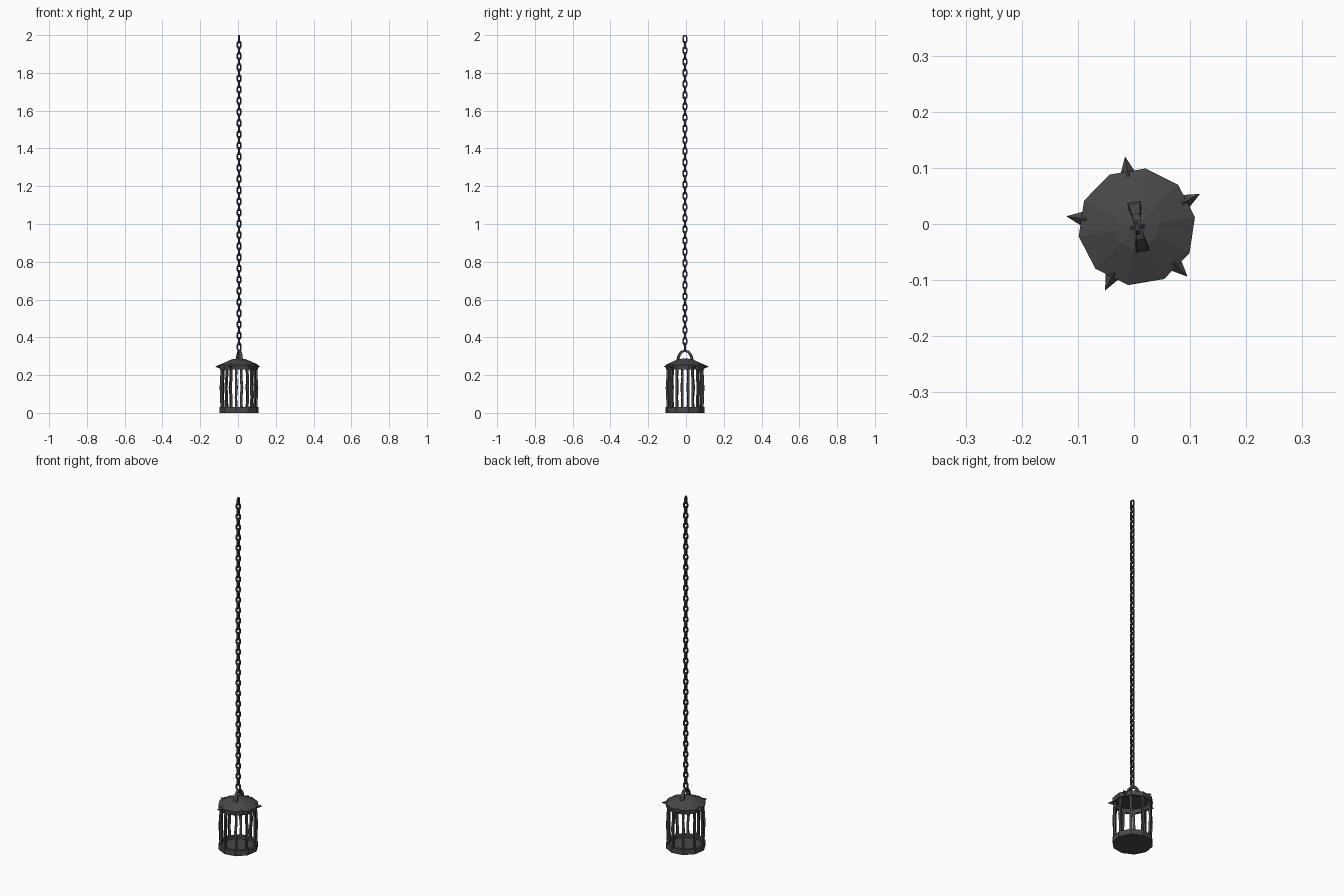
import bpy, bmesh, math
from mathutils import Vector, Matrix

if "Cube" in bpy.data.objects:
    bpy.data.objects.remove(bpy.data.objects["Cube"])

CX, CY, N = 0.005, -0.005, 10
A0 = math.radians(9.5)


def mat(name, c):
    m = bpy.data.materials.new(name)
    m.diffuse_color = (*c, 1)
    m.use_nodes = True
    m.node_tree.nodes["Principled BSDF"].inputs["Base Color"].default_value = m.diffuse_color
    return m


iron = mat("dark iron", (0.068, 0.062, 0.064))
chain_iron = mat("chain iron", (0.05, 0.047, 0.054))


def make(name, bm, m):
    bmesh.ops.recalc_face_normals(bm, faces=bm.faces)
    me = bpy.data.meshes.new(name)
    bm.to_mesh(me)
    bm.free()
    me.materials.append(m)
    ob = bpy.data.objects.new(name, me)
    bpy.context.collection.objects.link(ob)
    return ob


def lathe(name, profile):
    """Spin (radius, z) points into a ten-sided solid, capped at both ends."""
    bm = bmesh.new()
    rings = [[bm.verts.new((CX + r * math.cos(A0 + i * math.tau / N),
                            CY + r * math.sin(A0 + i * math.tau / N), z))
              for i in range(N)] for r, z in profile]
    for a, b in zip(rings, rings[1:]):
        for i in range(N):
            j = (i + 1) % N
            bm.faces.new((a[i], a[j], b[j], b[i]))
    bm.faces.new(rings[0])
    bm.faces.new(rings[-1])
    return make(name, bm, iron)


def sweep(bm, path, side, widths, depths, closed=False):
    """Sweep a rectangle along a path; side is the constant width direction."""
    n = len(path)
    rings = []
    for i, p in enumerate(path):
        if closed:
            t = path[(i + 1) % n] - path[i - 1]
        else:
            t = path[min(i + 1, n - 1)] - path[max(i - 1, 0)]
        d = t.cross(side).normalized() * depths[i] / 2
        s = side * widths[i] / 2
        rings.append([bm.verts.new(q) for q in (p + s + d, p - s + d, p - s - d, p + s - d)])
    for i in range(n if closed else n - 1):
        a, b = rings[i], rings[(i + 1) % n]
        for k in range(4):
            bm.faces.new((a[k], a[(k + 1) % 4], b[(k + 1) % 4], b[k]))
    if not closed:
        bm.faces.new(rings[0])
        bm.faces.new(rings[-1])


# Base tray with raised rim, and shallow conical roof with a hollow underside
lathe("base_tray", [(0.104, 0), (0.104, 0.03), (0.088, 0.03), (0.088, 0.012)])
lathe("roof", [(0.086, 0.252), (0.09, 0.23), (0.102, 0.23), (0.105, 0.254),
               (0.04, 0.283), (0.012, 0.288)])

# Slightly bowed cage bars
bm = bmesh.new()
for i in range(N):
    a = A0 + i * math.tau / N
    out = Vector((math.cos(a), math.sin(a), 0))
    side = Vector((-math.sin(a), math.cos(a), 0))
    path = [Vector((CX, CY, 0)) + out * r + side * s * (-1) ** i + Vector((0, 0, z))
            for r, s, z in ((0.092, 0, 0.02), (0.095, 0.002, 0.08), (0.097, -0.001, 0.135),
                            (0.094, 0.002, 0.19), (0.091, 0, 0.245))]
    sweep(bm, path, side, [0.013, 0.011, 0.014, 0.011, 0.013], [0.011] * 5)
make("cage_bars", bm, iron)

# Five spikes around the roof rim
bm = bmesh.new()
for i in range(5):
    a = math.radians(27.5 + 72 * i)
    out = Vector((math.cos(a), math.sin(a), 0))
    rot = out.to_track_quat('Z', 'Y').to_matrix().to_4x4()
    pos = Vector((CX, CY, 0.245)) + out * 0.109
    bmesh.ops.create_cone(bm, cap_ends=True, segments=4, radius1=0.016, radius2=0,
                          depth=0.036, matrix=Matrix.Translation(pos) @ rot)
make("roof_spikes", bm, iron)

# Arched handle, wide at the feet
bm = bmesh.new()
u = Vector((-0.174, 0.985, 0))
side = Vector((0.985, 0.174, 0))
c = Vector((0.0075, -0.005, 0))
arch = ((-0.041, 0.268), (-0.033, 0.302), (-0.019, 0.323), (0, 0.329),
        (0.019, 0.323), (0.033, 0.302), (0.041, 0.268))
sweep(bm, [c + u * t + Vector((0, 0, z)) for t, z in arch], side,
      [0.025, 0.02, 0.014, 0.011, 0.014, 0.02, 0.025], [0.012] * 7)
make("handle", bm, iron)

# Hanging chain of alternating links
bm = bmesh.new()
LINKS, PITCH, HALF = 56, 0.0296, 0.0185
for i in range(LINKS):
    a = math.radians(10 + 90 * (i % 2))
    u = Vector((math.cos(a), math.sin(a), 0))
    side = Vector((-math.sin(a), math.cos(a), 0))
    mid = Vector((0.006, -0.006, 2 - HALF - 0.0035 - (LINKS - 1 - i) * PITCH))
    loop = [(0.0095, 0.010), (0.005, HALF), (-0.005, HALF), (-0.0095, 0.010),
            (-0.0095, -0.010), (-0.005, -HALF), (0.005, -HALF), (0.0095, -0.010)]
    sweep(bm, [mid + u * x + Vector((0, 0, z)) for x, z in loop], side,
          [0.007] * 8, [0.007] * 8, closed=True)
make("chain", bm, chain_iron)
